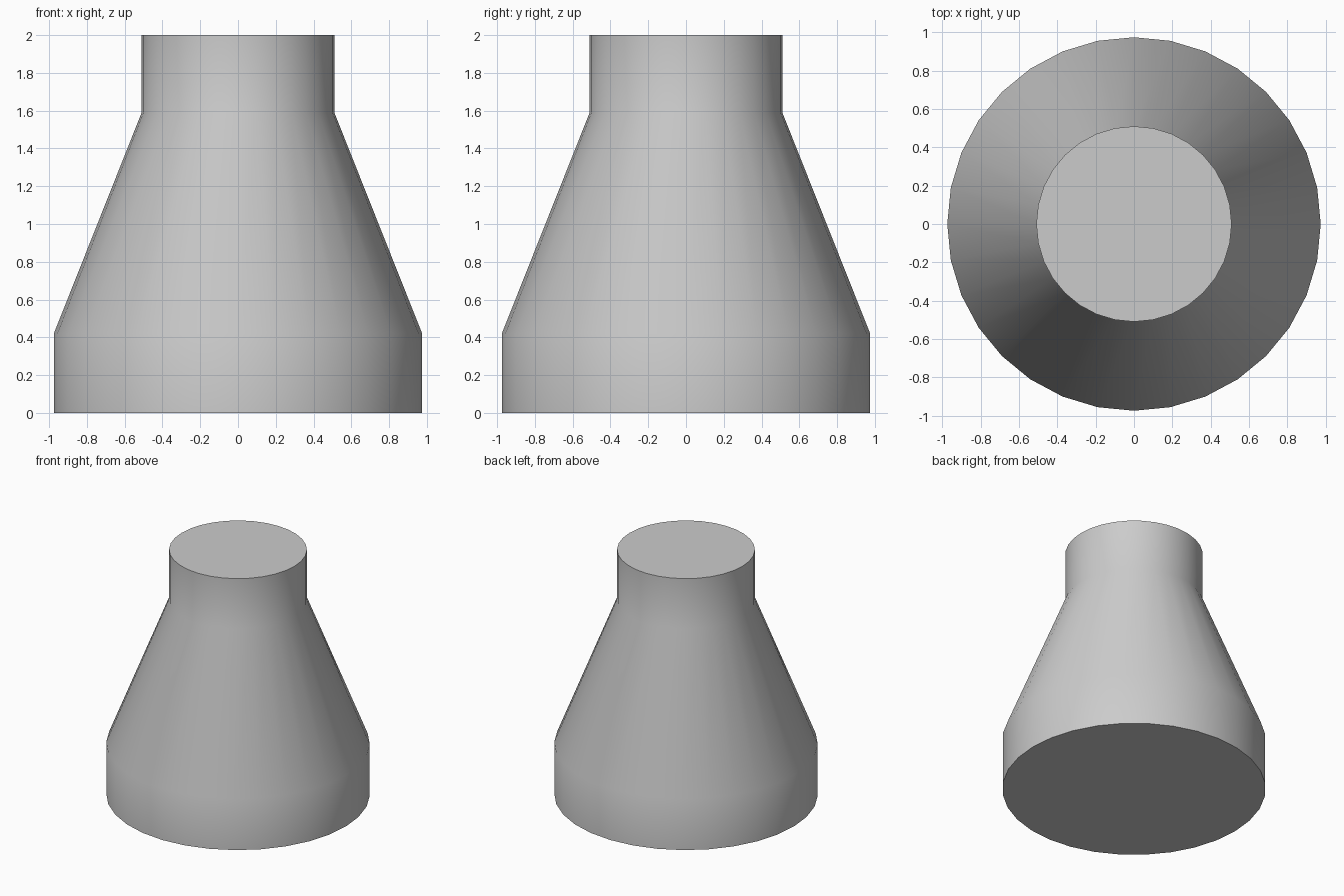
import bpy
import bmesh
import math

cube = bpy.data.objects.get("Cube")
if cube:
    bpy.data.objects.remove(cube, do_unlink=True)

SEGMENTS = 32
# (radius, height) from the wide collar up to the narrow collar
PROFILE = [(0.975, 0.0), (0.975, 0.42), (0.51, 1.59), (0.51, 2.0)]

grey = bpy.data.materials.new("plain grey")
grey.use_nodes = True
colour = (0.6, 0.6, 0.6, 1.0)
grey.diffuse_color = colour
grey.node_tree.nodes["Principled BSDF"].inputs["Base Color"].default_value = colour

# Turned body: one ring of vertices per profile point
bm = bmesh.new()
rings = []
for radius, height in PROFILE:
    ring = []
    for i in range(SEGMENTS):
        a = math.tau * i / SEGMENTS
        ring.append(bm.verts.new((radius * math.cos(a), radius * math.sin(a), height)))
    rings.append(ring)

# Side walls
for low, high in zip(rings, rings[1:]):
    for i in range(SEGMENTS):
        j = (i + 1) % SEGMENTS
        bm.faces.new((low[i], low[j], high[j], high[i]))

# Closed ends
bm.faces.new(list(reversed(rings[0])))
bm.faces.new(rings[-1])

mesh = bpy.data.meshes.new("concentric_reducer")
bm.to_mesh(mesh)
bm.free()
mesh.materials.append(grey)
reducer = bpy.data.objects.new("concentric_reducer", mesh)
bpy.context.collection.objects.link(reducer)

# Smooth walls, crisp end rims
bpy.context.view_layer.objects.active = reducer
reducer.select_set(True)
bpy.ops.object.shade_smooth_by_angle(angle=math.radians(30))
